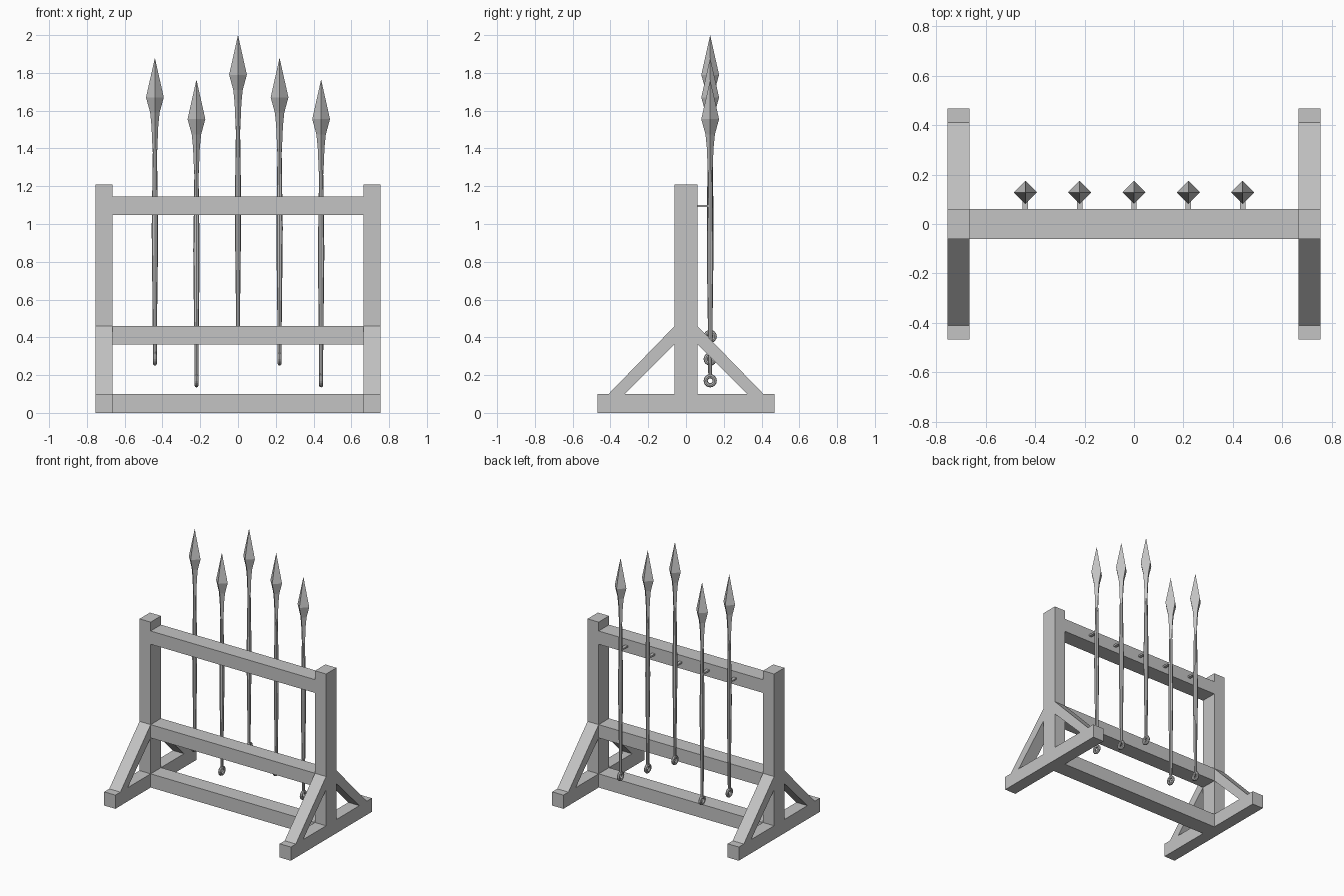
import bpy, bmesh, math
from mathutils import Matrix

if "Cube" in bpy.data.objects:
    bpy.data.objects.remove(bpy.data.objects["Cube"])

grey = bpy.data.materials.new("plain grey")
grey.diffuse_color = (0.55, 0.55, 0.55, 1)
grey.use_nodes = True
grey.node_tree.nodes["Principled BSDF"].inputs["Base Color"].default_value = grey.diffuse_color


def finish(name, bm):
    bmesh.ops.recalc_face_normals(bm, faces=bm.faces)
    me = bpy.data.meshes.new(name)
    bm.to_mesh(me)
    bm.free()
    me.materials.append(grey)
    ob = bpy.data.objects.new(name, me)
    bpy.context.collection.objects.link(ob)
    return ob


def box(name, x0, x1, y0, y1, z0, z1):
    bm = bmesh.new()
    bmesh.ops.create_cube(bm, size=1)
    for v in bm.verts:
        v.co = ((x0 + x1) / 2 + v.co.x * (x1 - x0),
                (y0 + y1) / 2 + v.co.y * (y1 - y0),
                (z0 + z1) / 2 + v.co.z * (z1 - z0))
    return finish(name, bm)


def prism(name, pts, x0, x1):
    # extrude a (y, z) outline along x
    bm = bmesh.new()
    f = bm.faces.new([bm.verts.new((x0, y, z)) for y, z in pts])
    r = bmesh.ops.extrude_face_region(bm, geom=[f])
    for v in r["geom"]:
        if isinstance(v, bmesh.types.BMVert):
            v.co.x = x1
    return finish(name, bm)


def lathe(name, profile, sides, x, y, z):
    # rings of (radius, height); radius 0 closes to a point
    bm = bmesh.new()
    rings = []
    for r, h in profile:
        n = sides if r else 1
        rings.append([bm.verts.new((x + r * math.cos(2 * math.pi * i / sides),
                                    y + r * math.sin(2 * math.pi * i / sides), z + h))
                      for i in range(n)])
    for a, b in zip(rings, rings[1:]):
        for i in range(sides):
            j = (i + 1) % sides
            q = [a[i % len(a)], a[j % len(a)], b[j % len(b)], b[i % len(b)]]
            bm.faces.new(list(dict.fromkeys(q)))
    for ring in (rings[0], rings[-1]):
        if len(ring) > 2:
            bm.faces.new(ring)
    return finish(name, bm)


def ring(name, x, y, z, major=0.024, minor=0.011, n=16, m=8):
    # torus lying in the yz plane
    bm = bmesh.new()
    vs = []
    for i in range(n):
        a = 2 * math.pi * i / n
        row = []
        for k in range(m):
            b = 2 * math.pi * k / m
            r = major + minor * math.cos(b)
            row.append(bm.verts.new((x + minor * math.sin(b),
                                     y + r * math.cos(a), z + r * math.sin(a))))
        vs.append(row)
    for i in range(n):
        for k in range(m):
            i2, k2 = (i + 1) % n, (k + 1) % m
            bm.faces.new((vs[i][k], vs[i2][k], vs[i2][k2], vs[i][k2]))
    return finish(name, bm)


# end frames: post, foot and two diagonal braces on each side
for side, s in (("left", -1), ("right", 1)):
    x0, x1 = sorted((s * 0.665, s * 0.755))
    box(side + "_post", x0, x1, -0.06, 0.06, 0.1, 1.21)
    box(side + "_foot", x0, x1, -0.468, 0.468, 0, 0.1)
    for end, d in (("front", -1), ("back", 1)):
        pts = [(0.06, 0.46), (0.41, 0.1), (0.325, 0.1), (0.06, 0.363)]
        prism(f"{side}_{end}_brace", [(d * y, z) for y, z in pts], x0, x1)

# cross rails
for name, z0, z1 in (("bottom", 0, 0.1), ("middle", 0.363, 0.46), ("top", 1.048, 1.145)):
    box(name + "_rail", -0.665, 0.665, -0.06, 0.06, z0, z1)

# spears, each held by a small peg on the top rail
Y = 0.128
head = [(0, 0), (0.047, -0.21), (0.025, -0.29), (0.018, -0.36), (0.012, -0.5)]
shaft = [(0.011, -0.48), (0.013, -0.64), (0.017, -0.9), (0.016, -1.05),
         (0.013, -1.25), (0.010, -1.575)]
for i, tip in enumerate((1.88, 1.765, 2.0, 1.88, 1.765)):
    x = (i - 2) * 0.22
    lathe(f"spear_head_{i + 1}", head, 4, x, Y, tip)
    lathe(f"spear_shaft_{i + 1}", shaft, 8, x, Y, tip)
    ring(f"spear_ring_{i + 1}", x, Y, tip - 1.595)
    box(f"peg_{i + 1}", x - 0.011, x + 0.011, 0.05, 0.136, 1.089, 1.101)
